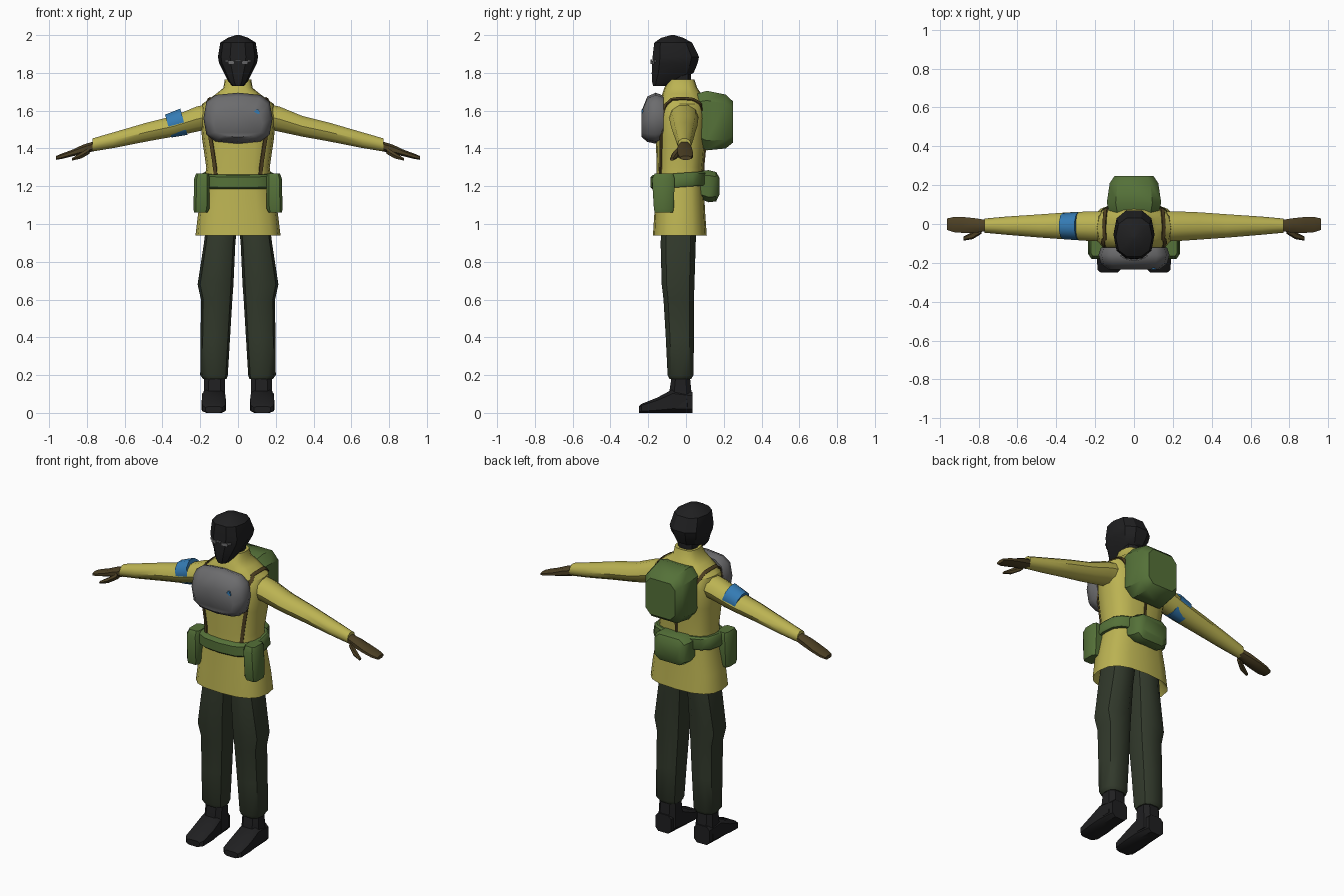
import bpy, bmesh, math
from mathutils import Vector

if "Cube" in bpy.data.objects:
    bpy.data.objects.remove(bpy.data.objects["Cube"])


def material(name, *rgb):
    m = bpy.data.materials.new(name)
    m.diffuse_color = (*rgb, 1)
    m.use_nodes = True
    m.node_tree.nodes["Principled BSDF"].inputs["Base Color"].default_value = m.diffuse_color
    return m


YELLOW = material("mustard cloth", .50, .45, .085)
GREEN = material("green canvas", .09, .165, .04)
TROUSER = material("dark olive", .032, .042, .025)
BLACK = material("black", .014, .014, .015)
GREY = material("grey", .15, .15, .155)
BLUE = material("blue", .035, .20, .46)
GLOVE = material("brown glove", .075, .052, .018)
STRAP = material("brown webbing", .075, .05, .015)


def finish(name, bm, mat, mirror=False, angle=40):
    bmesh.ops.recalc_face_normals(bm, faces=bm.faces)
    me = bpy.data.meshes.new(name)
    bm.to_mesh(me)
    bm.free()
    me.materials.append(mat)
    ob = bpy.data.objects.new(name, me)
    bpy.context.collection.objects.link(ob)
    if mirror:
        ob.modifiers.new("mirror", 'MIRROR').use_mirror_merge = False
    bpy.ops.object.select_all(action='DESELECT')
    ob.select_set(True)
    bpy.context.view_layer.objects.active = ob
    bpy.ops.object.shade_smooth_by_angle(angle=math.radians(angle))
    return ob


def loft(name, mat, axis, rings, n=12, p=2.4, mirror=False, angle=40, tweak=None):
    """Rings are (position on axis, a0, a1, b0, b1) extents of a rounded section."""
    order = {'x': (2, 0, 1), 'y': (0, 2, 1), 'z': (0, 1, 2)}[axis]
    phase = math.pi / n if n == 8 else 0
    unit = []
    for i in range(n):
        t = phase + math.tau * i / n
        unit.append([math.copysign(abs(f) ** (2 / p), f) if abs(f) > 1e-6 else 0
                     for f in (math.cos(t), math.sin(t))])
    big = max(u[0] for u in unit)
    bm = bmesh.new()
    loops = []
    for t, a0, a1, b0, b1 in rings:
        loop = []
        for u, v in unit:
            vals = ((a0 + a1) / 2 + u / big * (a1 - a0) / 2,
                    (b0 + b1) / 2 + v / big * (b1 - b0) / 2, t)
            co = Vector([vals[k] for k in order])
            loop.append(bm.verts.new(tweak(co) if tweak else co))
        loops.append(loop)
    for lo, hi in zip(loops, loops[1:]):
        for i in range(n):
            bm.faces.new((lo[i], lo[(i + 1) % n], hi[(i + 1) % n], hi[i]))
    bm.faces.new(loops[0])
    bm.faces.new(loops[-1])
    return finish(name, bm, mat, mirror, angle)


def sym(rings):
    """Expand (position, half width, b0, b1) into full extents."""
    return [(t, -w, w, b0, b1) for t, w, b0, b1 in rings]


# Jacket with flared hem, hollow underneath
jacket = loft("jacket", YELLOW, 'z', sym([
    (1.02, .17, -.13, .06), (.94, .225, -.175, .11), (1.05, .212, -.168, .102),
    (1.18, .185, -.16, .095), (1.30, .168, -.155, .09), (1.45, .19, -.16, .105),
    (1.56, .20, -.155, .108), (1.635, .19, -.14, .10), (1.69, .115, -.125, .08),
    (1.72, .078, -.115, .06), (1.765, .07, -.09, .045)]), n=16, p=2.7)

# Sleeves
loft("sleeve", YELLOW, 'x', [
    (.15, -.09, .065, 1.50, 1.64), (.22, -.088, .065, 1.485, 1.625),
    (.34, -.08, .06, 1.46, 1.575), (.48, -.07, .05, 1.435, 1.54),
    (.66, -.055, .038, 1.40, 1.487), (.77, -.045, .028, 1.382, 1.455)],
    n=10, p=2, mirror=True)

# Arm band on one sleeve
band = loft("arm_band", BLUE, 'x', [
    (-.043, -.066, .066, -.066, .066), (.043, -.072, .072, -.076, .076)], n=10, p=2)
band.location = (-.328, -.011, 1.53)
band.rotation_euler = (0, -.27, 0)

# Gloves
loft("hand", GLOVE, 'x', [
    (.755, -.036, .02, 1.388, 1.44), (.82, -.045, .03, 1.37, 1.42),
    (.88, -.046, .036, 1.358, 1.392), (.93, -.042, .036, 1.345, 1.374),
    (.963, -.03, .028, 1.34, 1.36)], n=8, mirror=True)
loft("thumb", GLOVE, 'x', [
    (.785, -.05, -.015, 1.37, 1.41), (.83, -.078, -.04, 1.345, 1.38),
    (.878, -.086, -.064, 1.335, 1.35)], n=6, mirror=True)

# Trouser legs with a bulge above the knee
loft("trouser_leg", TROUSER, 'z', [
    (.18, .06, .185, -.09, .03), (.20, .054, .2, -.10, .042),
    (.40, .042, .198, -.11, .045), (.60, .03, .196, -.122, .045),
    (.68, .024, .214, -.132, .048), (.90, .014, .18, -.138, .055),
    (1.03, .0, .165, -.13, .06)], n=10, p=2.7, mirror=True)

# Boots: shaft and sloping foot
loft("boot_shaft", BLACK, 'z', [
    (.03, .068, .188, -.09, .032), (.10, .068, .182, -.09, .03),
    (.20, .07, .178, -.075, .02)], n=8, p=3, mirror=True)
loft("boot_foot", BLACK, 'y', [
    (-.25, .085, .172, 0, .035), (-.235, .068, .188, 0, .048),
    (-.15, .064, .192, 0, .082), (-.07, .068, .19, 0, .125),
    (.034, .078, .182, 0, .11)], n=8, p=4, mirror=True)

# Masked head and neck
loft("head", BLACK, 'z', sym([
    (1.73, .03, -.175, -.10), (1.755, .052, -.183, -.04), (1.80, .074, -.186, .045),
    (1.85, .10, -.184, .066), (1.885, .106, -.182, .074), (1.96, .094, -.172, .036),
    (1.985, .055, -.135, -.01), (2.0, .01, -.08, -.06)]), n=10, p=2.5, angle=30)
loft("neck", BLACK, 'z', sym([(1.70, .055, -.075, .03), (1.81, .058, -.08, .03)]), n=10)

# Chest pack, flatter along its lower edge
loft("chest_pack", GREY, 'y', sym([
    (-.12, .17, 1.44, 1.68), (-.16, .183, 1.425, 1.695),
    (-.205, .17, 1.435, 1.675), (-.235, .13, 1.46, 1.60)]), n=12, p=3.2, angle=50)

# Backpack
loft("backpack", GREEN, 'y', sym([
    (.06, .128, 1.42, 1.69), (.11, .14, 1.39, 1.705),
    (.21, .125, 1.40, 1.685), (.248, .10, 1.43, 1.65)]), n=8, p=4.5)

# Belt, slightly higher at the back
loft("belt", GREEN, 'z', sym([
    (1.19, .20, -.178, .108), (1.20, .206, -.188, .114),
    (1.255, .198, -.188, .112), (1.265, .188, -.175, .10)]), n=16, p=2.7,
    tweak=lambda c: c + Vector((0, 0, .07 * (c.y + .1))))

# Belt pouches
loft("hip_pouch", GREEN, 'z', [
    (1.06, .162, .232, -.165, -.07), (1.08, .152, .236, -.17, -.065),
    (1.24, .15, .232, -.18, -.06), (1.268, .155, .222, -.165, -.07)],
    n=8, p=4.5, mirror=True)
loft("back_pouch", GREEN, 'y', sym([
    (.06, .115, 1.14, 1.28), (.12, .115, 1.115, 1.285),
    (.16, .10, 1.12, 1.275), (.177, .08, 1.155, 1.245)]), n=8, p=4.5)


def webbing(name, mat, surface, guide, width, lift=.006, mirror=True, steps=6):
    """A flat ribbon laid along guide points on a surface."""
    pts = []
    for a, b in zip(guide, guide[1:]):
        pts += [Vector(a).lerp(Vector(b), k / steps) for k in range(steps)]
    pts.append(Vector(guide[-1]))
    bpy.context.view_layer.update()
    hits = [surface.closest_point_on_mesh(q)[1:3] for q in pts]
    bm = bmesh.new()
    rows = []
    for i, (q, nrm) in enumerate(hits):
        along = hits[min(i + 1, len(hits) - 1)][0] - hits[max(i - 1, 0)][0]
        side = along.cross(nrm).normalized() * width / 2
        rows.append([bm.verts.new(q + s * side + nrm * h)
                     for s, h in ((-1, -.002), (-1, lift), (1, lift), (1, -.002))])
    for a, b in zip(rows, rows[1:]):
        for i in range(4):
            bm.faces.new((a[i], a[(i + 1) % 4], b[(i + 1) % 4], b[i]))
    bm.faces.new(rows[0])
    bm.faces.new(rows[-1])
    return finish(name, bm, mat, mirror)


# Harness over the shoulders, down the chest and down the spine
webbing("harness_strap", STRAP, jacket, [
    (.135, -.18, 1.25), (.165, -.17, 1.48), (.178, -.15, 1.61), (.165, -.08, 1.68),
    (.165, .05, 1.68), (.14, .12, 1.61), (.06, .14, 1.50)], .02)
webbing("spine_strap", STRAP, jacket, [(0, .15, 1.25), (0, .15, 1.45)], .014, mirror=False)


def plate(name, mat, x, y, z, w, h, mirror=False, tilt=0):
    """Thin painted patch facing forward."""
    bm = bmesh.new()
    bmesh.ops.create_cube(bm, size=1)
    for v in bm.verts:
        v.co = Vector((x + v.co.x * w, y + v.co.y * .008 + v.co.x * tilt, z + v.co.z * h))
    finish(name, bm, mat, mirror)


# Eye slot flecks and chest badge
plate("eye_patch", GREY, .036, -.179, 1.856, .036, .016, True, .012)
plate("eye_corner", GREY, .061, -.167, 1.862, .016, .01, True, .008)
plate("nose_bridge", GREY, 0, -.185, 1.866, .03, .008)
plate("badge_bar", BLUE, .1, -.231, 1.585, .016, .045)
plate("badge_cross", BLUE, .1, -.231, 1.59, .028, .014)
